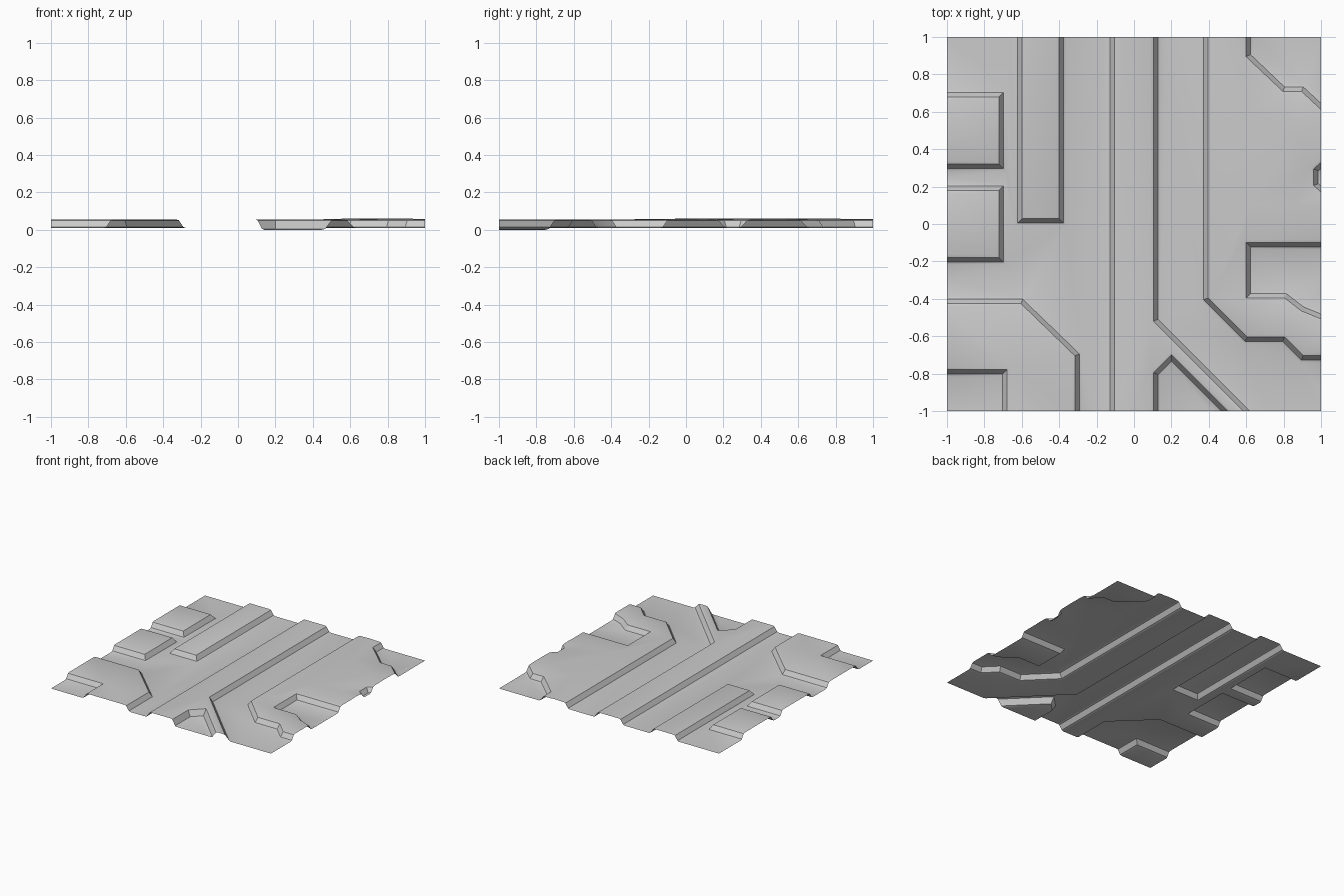
import bpy, bmesh, math
from mathutils import Vector
from mathutils.geometry import delaunay_2d_cdt

if "Cube" in bpy.data.objects:
    bpy.data.objects.remove(bpy.data.objects["Cube"])

B = 1.3                 # paths run past the tile and are trimmed to +-1
LOW, HIGH = 0.01, 0.055


def offset(path, d):
    """Mitred parallel copy of an open path, d units to its left."""
    pts = [Vector(p) for p in path]
    dirs = [(b - a).normalized() for a, b in zip(pts, pts[1:])]
    norms = [Vector((-t.y, t.x)) for t in dirs]
    out = []
    for i, p in enumerate(pts):
        a, b = norms[max(i - 1, 0)], norms[min(i, len(norms) - 1)]
        out.append(p + (a + b) * (d / (1 + a.dot(b))))
    return out


# Step edges: the raised level lies to the left of each path
steps = {
    "left_corner_plate": [(-.305, -B), (-.305, -.7), (-.6, -.415), (-B, -.415)],
    "left_corner_cut": [(-B, -.79), (-.69, -.79), (-.69, -B)],
    "lower_block": [(-B, -.19), (-.712, -.19), (-.712, .19), (-B, .19)],
    "upper_block": [(-B, .31), (-.712, .31), (-.712, .69), (-B, .69)],
    "short_rib": [(-.61, B), (-.61, .018), (-.39, .018), (-.39, B)],
    "main_rib_left": [(-.115, B), (-.115, -B)],
    "main_rib_right": [(.72, -B), (.72, -1.12), (.115, -.515), (.115, B)],
    "fork_hollow": [(.115, -B), (.115, -.8), (.2, -.715), (.57, -1.085), (.57, -B)],
    "right_plate": [(.385, B), (.385, -.4), (.6, -.615), (.8, -.615), (.9, -.715), (B, -.715)],
    "right_pocket": [(B, -.52), (1.06, -.52), (.9, -.455), (.81, -.385), (.61, -.385),
                     (.61, -.11), (B, -.11)],
    "right_notch": [(B, .1), (1.1, .1), (.972, .21), (.972, .29), (1.1, .4), (B, .4)],
    "back_corner_cut": [(B, .58), (1.05, .58), (.9, .72), (.8, .72), (.61, .9), (.61, B)],
}

pts, heights, edges = [], [], []


def add_line(line, z):
    start = len(pts)
    pts.extend(Vector(p) for p in line)
    heights.extend([z] * len(line))
    edges.extend((i, i + 1) for i in range(start, start + len(line) - 1))


# Rounded cross-section swept along every step edge
for name, path in steps.items():
    low = 0.0 if name == "fork_hollow" else LOW
    for d, z in ((-.026, low), (-.013, low + .005), (.011, HIGH - .004), (.024, HIGH)):
        add_line(offset(path, d), z)

# Slight swell on the right plate
for p in ((.62, .1), (.62, .6), (.86, .1), (.86, .5)):
    add_line([p], .061)

# Outer border
add_line([(-B, -B), (B, -B), (B, B), (-B, B), (-B, -B)], LOW)

verts, _, faces, orig, _, _ = delaunay_2d_cdt(pts, edges, [], 0, 1e-5)

bm = bmesh.new()
bv = [bm.verts.new((v.x, v.y, heights[o[0]] if o else LOW)) for v, o in zip(verts, orig)]
for f in faces:
    bm.faces.new([bv[i] for i in f])

# Trim to the square tile
for n in ((1, 0, 0), (-1, 0, 0), (0, 1, 0), (0, -1, 0)):
    bmesh.ops.bisect_plane(bm, geom=bm.verts[:] + bm.edges[:] + bm.faces[:],
                           plane_co=n, plane_no=n, clear_outer=True)
bm.normal_update()
if sum(f.normal.z for f in bm.faces) < 0:
    bmesh.ops.reverse_faces(bm, faces=bm.faces[:])

mesh = bpy.data.meshes.new("embossed_panel")
bm.to_mesh(mesh)
bm.free()
panel = bpy.data.objects.new("embossed_panel", mesh)
bpy.context.collection.objects.link(panel)
bpy.context.view_layer.objects.active = panel
panel.select_set(True)
bpy.ops.object.shade_smooth_by_angle(angle=math.radians(30))
